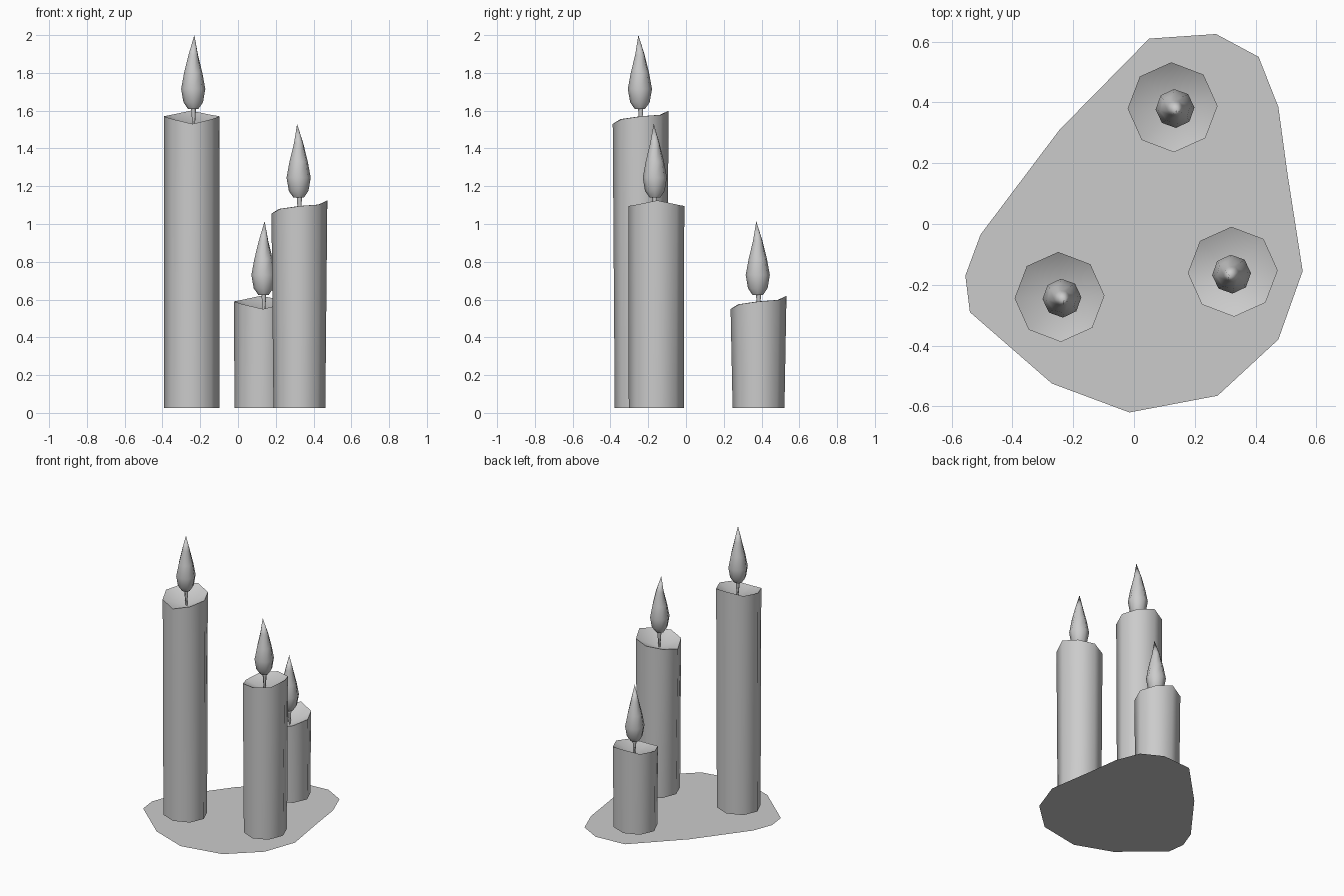
import bpy
import bmesh
from math import sin, cos, radians, pi
from mathutils import Matrix

cube = bpy.data.objects.get("Cube")
if cube:
    bpy.data.objects.remove(cube, do_unlink=True)

grey = bpy.data.materials.new("plain_grey")
grey.use_nodes = True
grey.diffuse_color = (0.6, 0.6, 0.6, 1)
grey.node_tree.nodes["Principled BSDF"].inputs["Base Color"].default_value = (0.6, 0.6, 0.6, 1)


def ring(bm, radius, z, angles, dx=0, dy=0, squash=1):
    return [bm.verts.new((dx + radius * cos(a), dy + squash * radius * sin(a), z)) for a in angles]


def bridge(bm, low, high):
    n = len(low)
    for i in range(n):
        j = (i + 1) % n
        bm.faces.new((low[i], low[j], high[j], high[i]))


def fan(bm, loop, point):
    tip = bm.verts.new(point)
    for i, v in enumerate(loop):
        bm.faces.new((v, loop[(i + 1) % len(loop)], tip))


def finish(bm, name, place, smooth_angle=None, closed=True):
    if closed:
        bmesh.ops.recalc_face_normals(bm, faces=bm.faces)
    mesh = bpy.data.meshes.new(name)
    bm.to_mesh(mesh)
    bm.free()
    mesh.materials.append(grey)
    obj = bpy.data.objects.new(name, mesh)
    bpy.context.collection.objects.link(obj)
    obj.matrix_world = place
    if smooth_angle:
        bpy.ops.object.select_all(action='DESELECT')
        obj.select_set(True)
        bpy.context.view_layer.objects.active = obj
        bpy.ops.object.shade_smooth_by_angle(angle=radians(smooth_angle))


def turn(count, offset=0):
    return [offset + 2 * pi * i / count for i in range(count)]


# Eight-sided wax column with a slanted rim and a dished top
RIM_DROPS = (0.03, 0.022, 0, 0.022, 0.03, 0.045, 0.07, 0.045)


def wax(name, place, top):
    bm = bmesh.new()
    base = ring(bm, 0.146, 0.025, turn(8), squash=0.94)
    rim = ring(bm, 0.148, top, turn(8, 0.03))
    for v, drop in zip(rim, RIM_DROPS):
        v.co.z -= drop
    bridge(bm, base, rim)
    bm.faces.new(base[::-1])
    fan(bm, rim, (0.01, 0, top - 0.1))
    finish(bm, name, place, 60)


# Wick that widens upward into the flame
def wick(name, place, top):
    bm = bmesh.new()
    low = ring(bm, 0.005, top - 0.105, turn(5), 0.01)
    high = ring(bm, 0.017, top + 0.04, turn(5), 0.008)
    bridge(bm, low, high)
    bm.faces.new(low[::-1])
    bm.faces.new(high)
    finish(bm, name, place, 80)


# Teardrop flame with a slightly twisting tip
def flame(name, place, bottom):
    bm = bmesh.new()
    profile = [(0.028, 0, 0), (0.052, 0.035, 0), (0.064, 0.105, 0.05),
               (0.049, 0.19, 0.15), (0.026, 0.285, 0.25)]
    loops = [ring(bm, r, bottom + z, turn(8, t), 0.008, -0.004) for r, z, t in profile]
    for low, high in zip(loops, loops[1:]):
        bridge(bm, low, high)
    bm.faces.new(loops[0][::-1])
    fan(bm, loops[-1], (0.014, -0.012, bottom + 0.39))
    finish(bm, name, place, 50)


candles = [("tall", -0.245, -0.24, 1.6, 1.61, 0),
           ("middle", 0.325, -0.157, 1.125, 1.14, -90),
           ("short", 0.127, 0.384, 0.62, 0.625, 0)]
for size, x, y, top, flame_z, spin in candles:
    place = Matrix.Translation((x, y, 0)) @ Matrix.Rotation(radians(spin), 4, 'Z')
    wax(size + "_candle_wax", place, top)
    wick(size + "_candle_wick", place, top)
    flame(size + "_candle_flame", place, flame_z)

# Flat irregular base sheet
outline = [(0.05, 0.61), (-0.245, 0.31), (-0.505, -0.035), (-0.555, -0.17), (-0.54, -0.29),
           (-0.27, -0.525), (-0.015, -0.62), (0.275, -0.565), (0.475, -0.38), (0.555, -0.155),
           (0.505, 0.165), (0.475, 0.385), (0.41, 0.55), (0.27, 0.625)]
bm = bmesh.new()
bm.faces.new([bm.verts.new((x, y, 0)) for x, y in reversed(outline)])
for face in bm.faces:
    face.normal_update()
    if face.normal.z < 0:
        face.normal_flip()
finish(bm, "base_sheet", Matrix.Identity(4), closed=False)
